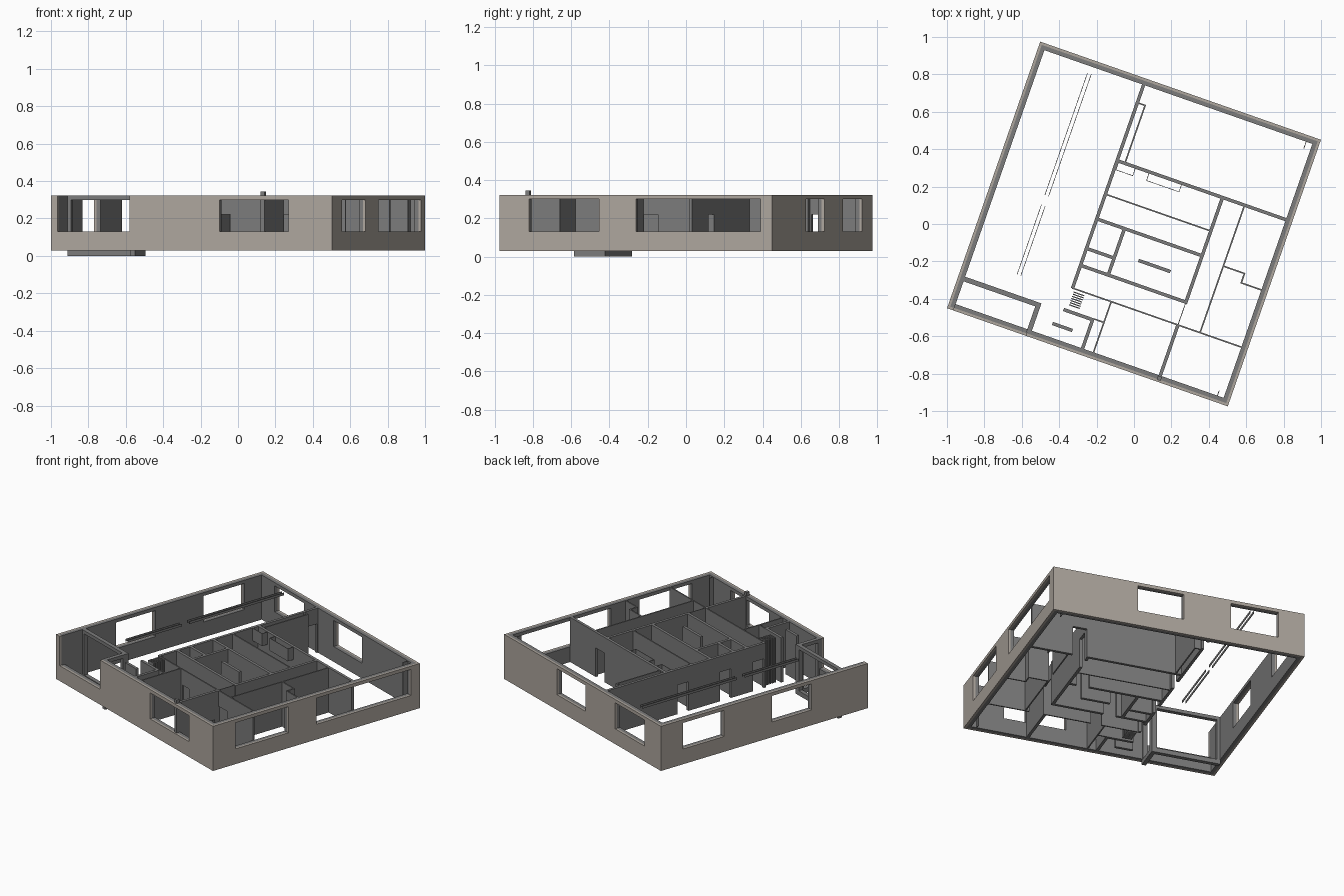
import bpy, bmesh, math
from mathutils import Matrix

if "Cube" in bpy.data.objects:
    bpy.data.objects.remove(bpy.data.objects["Cube"])

ANGLE = math.atan2(-0.33, 0.944)     # the plan is turned on the grid
U, V = 0.795, 0.755                  # half sizes of the plan
Z0, Z1 = 0.03, 0.322
DOOR = 0.22
WIN = (0.13, 0.30)

clad_mat = bpy.data.materials.new("warm_cladding")
clad_mat.diffuse_color = (0.42, 0.38, 0.34, 1)
clad_mat.use_nodes = True
clad_mat.node_tree.nodes["Principled BSDF"].inputs["Base Color"].default_value = clad_mat.diffuse_color
wall_mat = bpy.data.materials.new("wall_grey")
wall_mat.diffuse_color = (0.2, 0.2, 0.2, 1)
wall_mat.use_nodes = True
wall_mat.node_tree.nodes["Principled BSDF"].inputs["Base Color"].default_value = wall_mat.diffuse_color


def boxes(name, parts, mat=wall_mat):
    """One object from boxes (u0, u1, v0, v1, z0, z1) in plan coordinates."""
    bm = bmesh.new()
    for u0, u1, v0, v1, z0, z1 in parts:
        m = (Matrix.Translation(((u0 + u1) / 2, (v0 + v1) / 2, (z0 + z1) / 2))
             @ Matrix.Diagonal((u1 - u0, v1 - v0, z1 - z0, 1)))
        bmesh.ops.create_cube(bm, size=1, matrix=m)
    me = bpy.data.meshes.new(name)
    bm.to_mesh(me)
    bm.free()
    me.materials.append(mat)
    ob = bpy.data.objects.new(name, me)
    ob.rotation_euler.z = ANGLE
    bpy.context.collection.objects.link(ob)
    return ob


def wall(name, axis, c, a, b, t, holes=(), z0=Z0, z1=Z1, mat=wall_mat):
    """Straight wall along u or v, centred on c, from a to b, with openings (s, e, bottom, top)."""
    spans, p = [], a
    for s, e, lo, hi in sorted(holes):
        spans.append((p, s, z0, z1))
        spans.append((s, e, z0, lo))
        spans.append((s, e, hi, z1))
        p = e
    spans.append((p, b, z0, z1))
    parts = []
    for s, e, lo, hi in spans:
        if e - s > 1e-4 and hi - lo > 1e-4:
            parts.append((s, e, c - t / 2, c + t / 2, lo, hi) if axis == "u"
                         else (c - t / 2, c + t / 2, s, e, lo, hi))
    return boxes(name, parts, mat)


def door(s, e):
    return (s, e, Z0, DOOR)


# outer walls: warm cladding outside, grey structure inside
OUT, INN = 0.014, 0.022
outer = [
    ("south", "u", -1, V, U, [(-U + 0.036, -0.35, 0.13, Z1), (0.158, 0.55, *WIN)]),
    ("north", "u", 1, V, U, [(-0.63, -0.33, *WIN), (-0.03, 0.26, *WIN)]),
    ("west", "v", -1, U, V, [(-0.345, -0.055, *WIN), (0.295, 0.595, *WIN)]),
    ("east", "v", 1, U, V, [(-0.59, -0.205, *WIN), (0.0, 0.69, *WIN)]),
]
for name, axis, side, off, half, holes in outer:
    trim = 0 if axis == "u" else OUT
    wall(name + "_cladding", axis, side * (off - OUT / 2), -half + trim, half - trim,
         OUT, holes, mat=clad_mat)
    trim = OUT if axis == "u" else OUT + INN
    wall(name + "_structure", axis, side * (off - OUT - INN / 2), -half + trim, half - trim,
         INN, holes)

# recessed balcony: window walls with sill and header
wall("balcony_back_window_wall", "u", -0.577, -0.76, -0.327, 0.026,
     [(-0.74, -0.36, 0.03, 0.30)], z0=0)
wall("balcony_side_window_wall", "v", -0.340, -0.735, -0.59, 0.026,
     [(-0.71, -0.605, 0.03, 0.30)], z0=0)

# thick inner walls
T = 0.018
wall("spine_wall", "v", -0.197, -0.434, 0.72, T,
     [door(-0.42, -0.34), door(-0.18, -0.1), door(0.13, 0.21), door(0.63, 0.71)])
wall("north_room_wall", "u", 0.29, -0.188, 0.76, T, [door(0.41, 0.5)])
wall("core_middle_wall", "u", -0.04, -0.188, 0.4, T, [door(0.27, 0.35)])
wall("core_south_wall", "u", -0.303, -0.188, 0.4, T, [door(0.0, 0.08)])
wall("core_east_wall", "v", 0.4, -0.312, 0.281, T, [door(0.17, 0.25)])
wall("store_wall", "v", -0.04, -0.294, -0.049, T)
wall("store_divider", "u", -0.207, -0.188, -0.049, T)
wall("core_screen_wall", "u", -0.176, 0.087, 0.268, T)
wall("south_room_wall", "v", 0.4, -0.72, -0.436, T)
wall("entry_wall", "v", -0.04, -0.72, -0.547, T)
wall("entry_back_wall", "u", -0.556, -0.205, -0.049, T)
wall("entry_screen", "u", -0.646, -0.236, -0.123, T)

# thin partitions
P = 0.008
wall("corridor_partition", "u", -0.432, -0.2, 0.76, P, [door(0.045, 0.11), door(0.41, 0.5)])
wall("upper_core_partition", "u", 0.1, -0.188, 0.391, P)
wall("east_partition", "v", 0.525, -0.428, 0.281, P, [door(-0.05, 0.03)])
wall("south_closet_partition", "v", 0.022, -0.72, -0.436, P)
wall("entry_partition", "u", -0.55, -0.031, 0.018, P)
wall("closet_partition", "v", -0.153, 0.299, 0.622, P)
wall("closet_end", "u", 0.618, -0.188, -0.157, P)
wall("stepped_partition_a", "u", -0.055, 0.529, 0.649, P)
wall("stepped_partition_b", "v", 0.645, -0.112, -0.059, P)
wall("stepped_partition_c", "u", -0.108, 0.649, 0.76, P)
wall("corridor_header", "v", 0.4, -0.428, -0.312, 0.004, z0=DOOR)

# slim duct casings against the north room wall
for i, (a, b) in enumerate([(-0.188, -0.09), (-0.015, 0.172)]):
    boxes(f"duct_casing_{i}", [(a, b, 0.24, 0.243, 0.24, Z1),
                               (a, a + 0.003, 0.243, 0.281, 0.24, Z1),
                               (b - 0.003, b, 0.243, 0.281, 0.24, Z1)])

# paired ceiling rails in the long hall
for i, (a, b) in enumerate([(-0.011, 0.681), (-0.46, -0.066)]):
    boxes(f"ceiling_rails_{i}", [(c - 0.0015, c + 0.0015, a, b, 0.306, Z1)
                                 for c in (-0.501, -0.480)])

# louvred shaft and roof vent
boxes("louvred_shaft", [(-0.185, -0.125, v, v + 0.006, Z0, Z1)
                        for v in [-0.525 + 0.012 * k for k in range(7)]])
boxes("roof_vent", [(0.389, 0.411, -0.745, -0.723, Z0, 0.345)])

# slim corner pipes
for name, v0, v1 in [("north_east_casing", 0.68, 0.719), ("south_east_casing", -0.719, -0.69)]:
    boxes(name, [(0.722, 0.726, v0, v1, Z0, Z1)])
